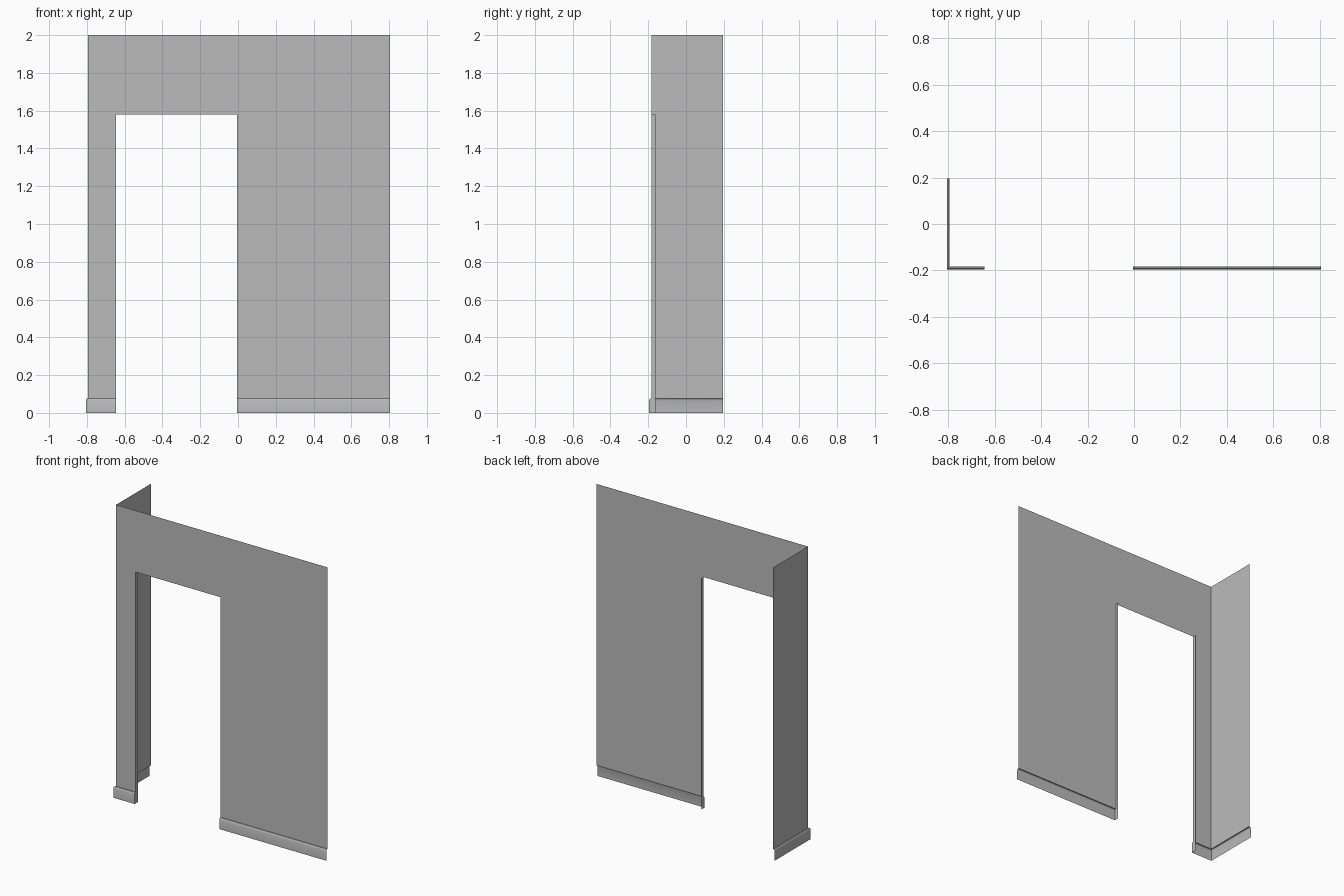
import bpy
import bmesh

if "Cube" in bpy.data.objects:
    bpy.data.objects.remove(bpy.data.objects["Cube"], do_unlink=True)

# Main dimensions
LEFT, RIGHT = -0.794, 0.805
DOOR_L, DOOR_R = -0.645, -0.004
FRONT, BACK = -0.183, 0.195
REVEAL = -0.161
TOP, DOOR_TOP, SKIRT_TOP = 2.0, 1.58, 0.077

# Skirting profile: outward offset and height
PROFILE = [(0, SKIRT_TOP), (0.006, 0.076), (0.01, 0.072), (0.012, 0.066), (0.012, 0)]

plaster = bpy.data.materials.new("plaster grey")
grey = (0.5, 0.5, 0.5, 1)
plaster.diffuse_color = grey
plaster.use_nodes = True
plaster.node_tree.nodes["Principled BSDF"].inputs["Base Color"].default_value = grey


def make_sheet(name, polygons):
    """Build one open sheet object from a list of polygons."""
    bm = bmesh.new()
    for points in polygons:
        bm.faces.new([bm.verts.new(p) for p in points])
    bmesh.ops.remove_doubles(bm, verts=bm.verts, dist=0.0001)
    mesh = bpy.data.meshes.new(name)
    bm.to_mesh(mesh)
    bm.free()
    mesh.materials.append(plaster)
    obj = bpy.data.objects.new(name, mesh)
    bpy.context.collection.objects.link(obj)
    bpy.ops.object.select_all(action="DESELECT")
    obj.select_set(True)
    bpy.context.view_layer.objects.active = obj
    bpy.ops.object.shade_smooth_by_angle()
    return obj


def panel(a, b, low, high):
    """Upright rectangle between two plan points."""
    return [(*a, low), (*b, low), (*b, high), (*a, high)]


def skirting(name, path):
    """Sweep the skirting profile along a plan path given as a function of offset."""
    rings = [[(x, y, z) for x, y in path(d)] for d, z in PROFILE]
    polygons = []
    for upper, lower in zip(rings, rings[1:]):
        for i in range(len(upper) - 1):
            polygons.append([lower[i], lower[i + 1], upper[i + 1], upper[i]])
    return make_sheet(name, polygons)


# Front wall around the doorway
make_sheet("front_wall", [
    panel((LEFT, FRONT), (DOOR_L, FRONT), SKIRT_TOP, DOOR_TOP),
    panel((DOOR_R, FRONT), (RIGHT, FRONT), SKIRT_TOP, DOOR_TOP),
    [(x, FRONT, DOOR_TOP) for x in (LEFT, DOOR_L, DOOR_R, RIGHT)]
    + [(RIGHT, FRONT, TOP), (LEFT, FRONT, TOP)],
])

# Return wall on the right side
make_sheet("side_wall", [panel((LEFT, BACK), (LEFT, FRONT), SKIRT_TOP, TOP)])

# Door jambs, with the skirting ends closed in the same plane
for name, x, flip in (("right_jamb", DOOR_L, False), ("left_jamb", DOOR_R, True)):
    outline = [(x, FRONT - d, z) for d, z in reversed(PROFILE)]
    outline += [(x, FRONT, DOOR_TOP), (x, REVEAL, DOOR_TOP), (x, REVEAL, 0)]
    outline.reverse()
    make_sheet(name, [outline[::-1] if flip else outline])

# Skirting boards
skirting("corner_skirting", lambda d: [(LEFT - d, BACK), (LEFT - d, FRONT - d), (DOOR_L, FRONT - d)])
skirting("front_skirting", lambda d: [(DOOR_R, FRONT - d), (RIGHT, FRONT - d)])
